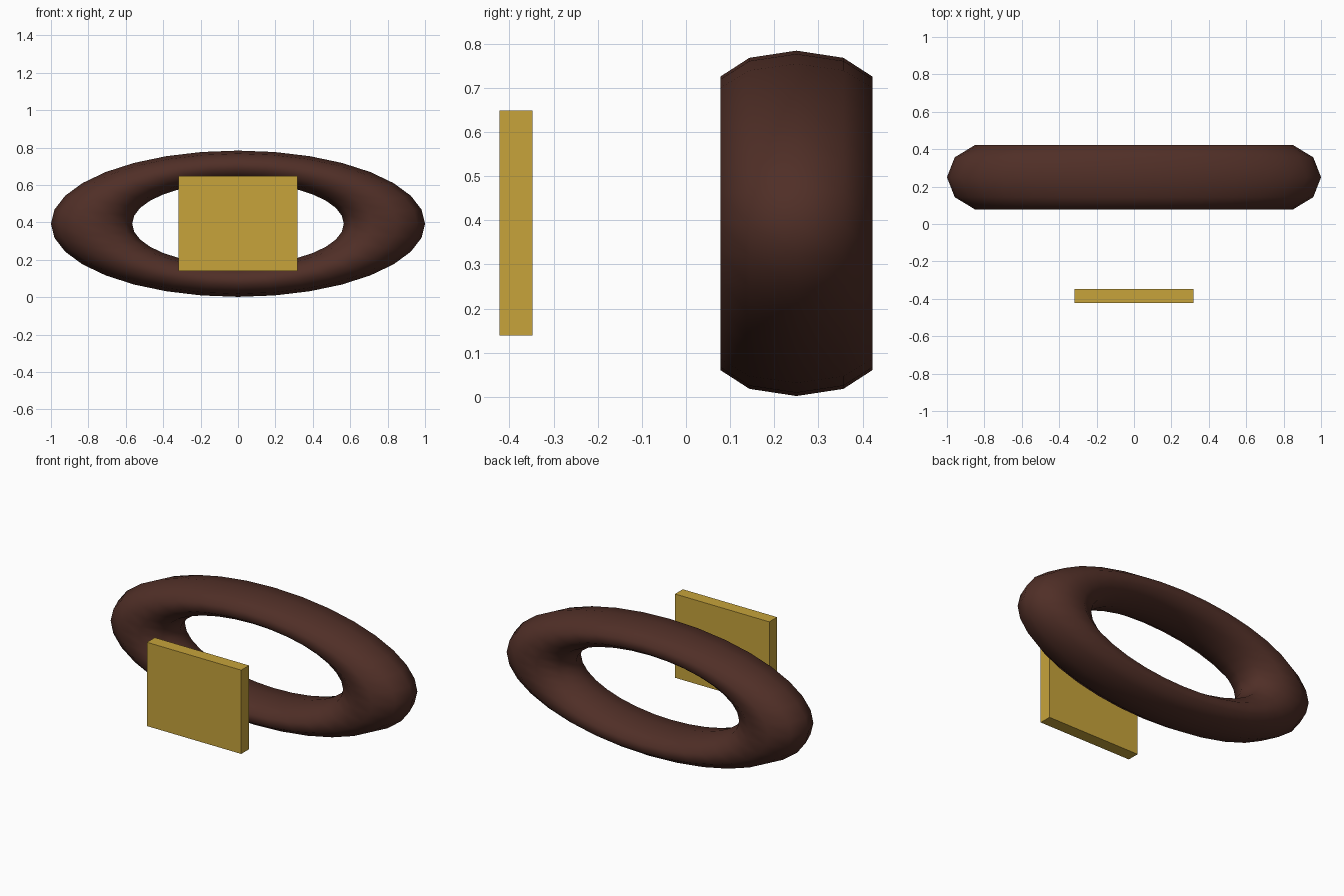
import bpy
from math import pi

if "Cube" in bpy.data.objects:
    bpy.data.objects.remove(bpy.data.objects["Cube"])


def paint(obj, name, color):
    mat = bpy.data.materials.new(name)
    mat.diffuse_color = (*color, 1)
    mat.use_nodes = True
    mat.node_tree.nodes["Principled BSDF"].inputs["Base Color"].default_value = mat.diffuse_color
    obj.data.materials.append(mat)


def apply_scale():
    bpy.ops.object.transform_apply(location=False, rotation=True, scale=True)


# Upright oval ring: a ten-sided tube, flattened in height
bpy.ops.mesh.primitive_torus_add(major_segments=32, minor_segments=10,
                                 major_radius=0.783, minor_radius=0.217)
ring = bpy.context.object
ring.name = "oval_ring"
ring.scale = (1, 0.391, 0.834)
ring.rotation_euler = (pi / 2, 0, 0)
ring.location = (0, 0.25, 0.393)
apply_scale()
bpy.ops.object.shade_smooth()
paint(ring, "dark_brown", (0.08, 0.028, 0.02))

# Flat plate standing in front of the ring
bpy.ops.mesh.primitive_cube_add(size=1, location=(0, -0.385, 0.394))
plate = bpy.context.object
plate.name = "front_plate"
plate.scale = (0.635, 0.075, 0.51)
apply_scale()
paint(plate, "gold", (0.57, 0.37, 0.044))
